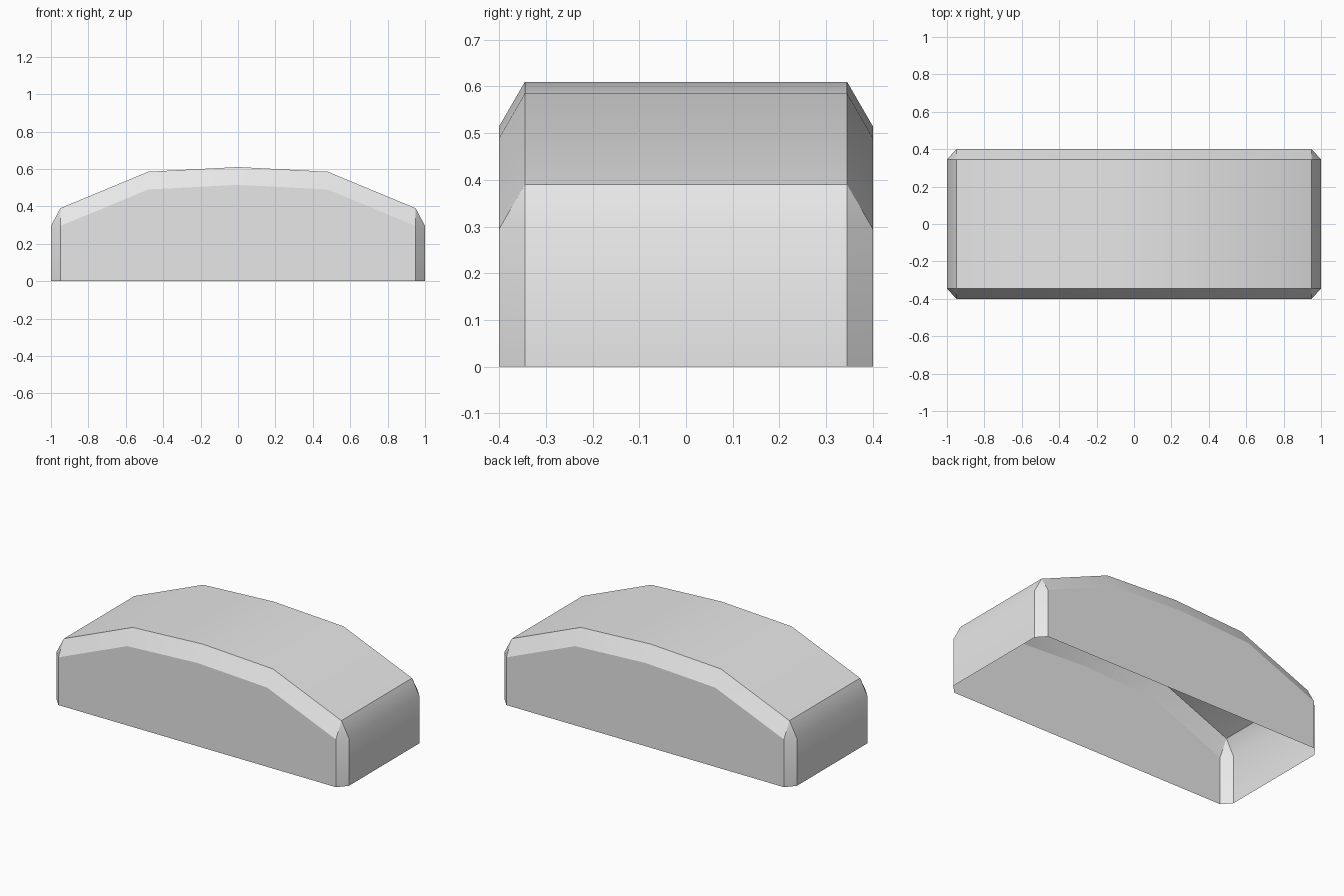
import bpy
import bmesh
import math

if "Cube" in bpy.data.objects:
    bpy.data.objects.remove(bpy.data.objects["Cube"], do_unlink=True)

ARCH = [(-0.95, 0.39), (-0.48, 0.585), (0, 0.61), (0.48, 0.585), (0.95, 0.39)]
HALF_LENGTH, HALF_DEPTH = 1.0, 0.4
INNER_DEPTH = 0.345   # depth where the edge chamfer begins
DROP = 0.095          # height of the chamfer

grey = bpy.data.materials.new("plain_grey")
grey.use_nodes = True
grey.diffuse_color = (0.8, 0.8, 0.8, 1)
grey.node_tree.nodes["Principled BSDF"].inputs["Base Color"].default_value = (0.8, 0.8, 0.8, 1)

bm = bmesh.new()


def build_side(s):
    """Face, arched chamfer and corner chamfers of one long side."""
    crest = [bm.verts.new((x, s * INNER_DEPTH, z)) for x, z in ARCH]
    rim = [bm.verts.new((x, s * HALF_DEPTH, z - DROP)) for x, z in ARCH]
    feet = [bm.verts.new((ARCH[i][0], s * HALF_DEPTH, 0)) for i in (0, -1)]
    bm.faces.new([feet[0], feet[1]] + rim[::-1])
    for i in range(len(ARCH) - 1):
        bm.faces.new((rim[i], rim[i + 1], crest[i + 1], crest[i]))
    ends = []
    for i, foot in zip((0, -1), feet):
        x = math.copysign(HALF_LENGTH, ARCH[i][0])
        low = bm.verts.new((x, s * INNER_DEPTH, 0))
        high = bm.verts.new((x, s * INNER_DEPTH, ARCH[i][1] - DROP))
        bm.faces.new((foot, low, high, rim[i]))
        bm.faces.new((rim[i], high, crest[i]))
        ends.append((low, high, crest[i]))
    return crest, ends


front_crest, front_ends = build_side(-1)
back_crest, back_ends = build_side(1)


def bridge(a, b):
    for i in range(len(a) - 1):
        bm.faces.new((a[i], a[i + 1], b[i + 1], b[i]))


# Arched top and the two ends; the underside stays open
bridge(front_crest, back_crest)
for a, b in zip(front_ends, back_ends):
    bridge(a, b)

bmesh.ops.recalc_face_normals(bm, faces=bm.faces)
# Point the open shell outwards
top = max(bm.faces, key=lambda f: f.calc_center_median().z)
if top.normal.z < 0:
    bmesh.ops.reverse_faces(bm, faces=bm.faces)

mesh = bpy.data.meshes.new("arched_shell")
bm.to_mesh(mesh)
bm.free()
mesh.materials.append(grey)
shell = bpy.data.objects.new("arched_shell", mesh)
bpy.context.collection.objects.link(shell)

bpy.ops.object.select_all(action="DESELECT")
shell.select_set(True)
bpy.context.view_layer.objects.active = shell
bpy.ops.object.shade_smooth_by_angle(angle=math.radians(29.5))
